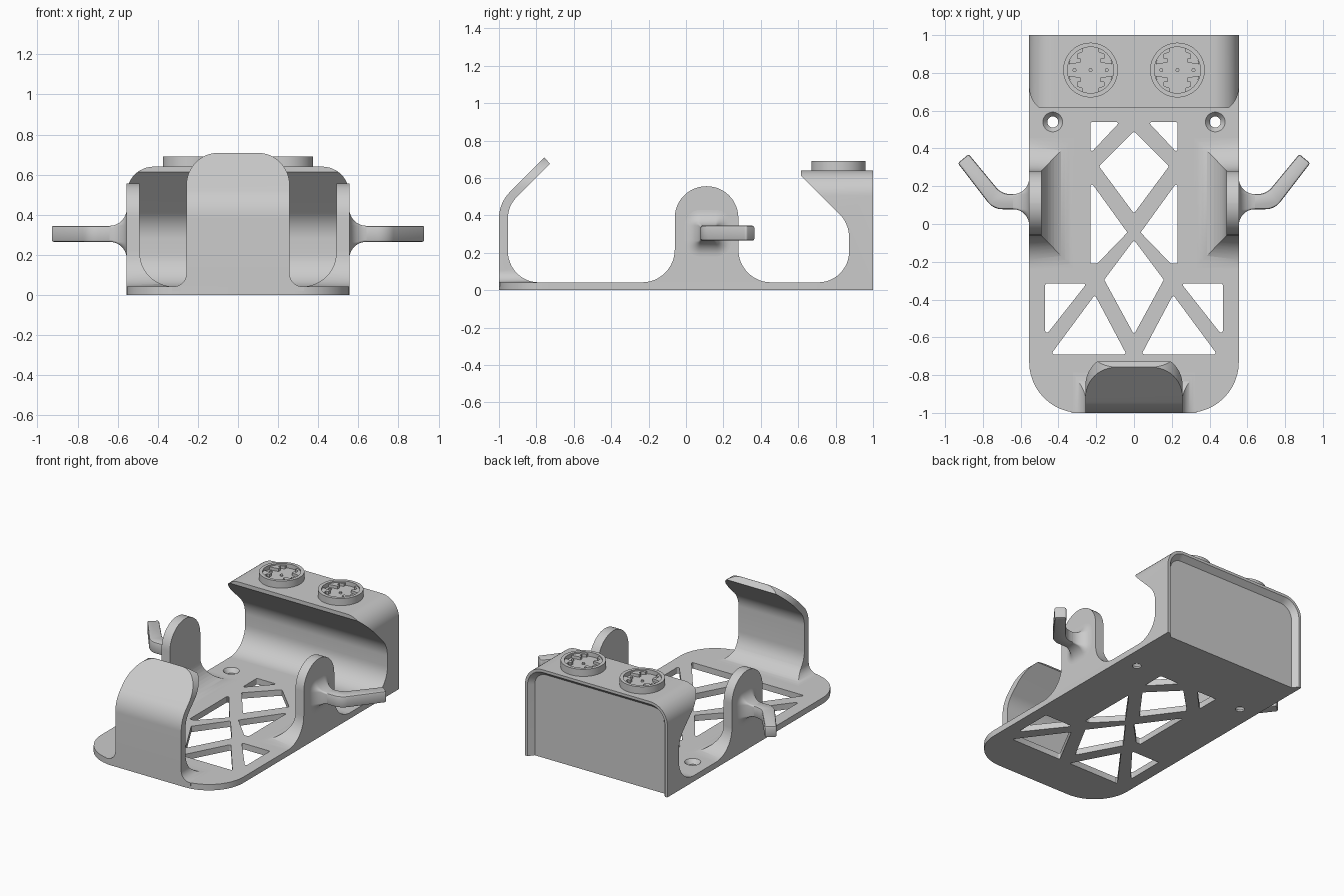
import bpy, bmesh
from math import sin, cos, tan, pi, radians
from mathutils import Vector

cube = bpy.data.objects.get("Cube")
if cube:
    bpy.data.objects.remove(cube, do_unlink=True)

grey = bpy.data.materials.new("plain grey")
grey.use_nodes = True
grey.diffuse_color = (0.6, 0.6, 0.6, 1)
grey.node_tree.nodes["Principled BSDF"].inputs["Base Color"].default_value = (0.6, 0.6, 0.6, 1)


def outline(points, steps=12):
    """2D outline; a third value on a point rounds that corner."""
    result = []
    for i, p in enumerate(points):
        c = Vector(p[:2])
        if len(p) < 3:
            result.append(c)
            continue
        a = (Vector(points[i - 1][:2]) - c).normalized()
        b = (Vector(points[(i + 1) % len(points)][:2]) - c).normalized()
        half = a.angle(b) / 2
        centre = c + (a + b).normalized() * p[2] / sin(half)
        start = (c + a * p[2] / tan(half) - centre).normalized()
        end = (c + b * p[2] / tan(half) - centre).normalized()
        result += [centre + start.slerp(end, k / steps) * p[2] for k in range(steps + 1)]
    return result


def circle(x, y, r, sides=48):
    return [Vector((x + r * cos(2 * pi * k / sides), y + r * sin(2 * pi * k / sides)))
            for k in range(sides)]


def place(points, axis, d):
    order = {"x": lambda p: (d, p[0], p[1]),
             "y": lambda p: (p[0], d, p[1]),
             "z": lambda p: (p[0], p[1], d)}[axis]
    return [order(p) for p in points]


def loft(name, rings):
    bm = bmesh.new()
    loops = [[bm.verts.new(p) for p in ring] for ring in rings]
    n = len(loops[0])
    for low, high in zip(loops, loops[1:]):
        for k in range(n):
            bm.faces.new((low[k], low[(k + 1) % n], high[(k + 1) % n], high[k]))
    bm.faces.new(loops[0])
    bm.faces.new(loops[-1])
    bmesh.ops.recalc_face_normals(bm, faces=bm.faces)
    mesh = bpy.data.meshes.new(name)
    bm.to_mesh(mesh)
    bm.free()
    mesh.materials.append(grey)
    obj = bpy.data.objects.new(name, mesh)
    bpy.context.collection.objects.link(obj)
    return obj


def prism(name, points, axis, low, high):
    return loft(name, [place(points, axis, low), place(points, axis, high)])


def apply(obj, mod):
    bpy.context.view_layer.objects.active = obj
    bpy.ops.object.modifier_apply(modifier=mod.name)


def combine(obj, other, operation, keep=False):
    mod = obj.modifiers.new("cut", "BOOLEAN")
    mod.operation, mod.solver, mod.object = operation, "EXACT", other
    apply(obj, mod)
    if not keep:
        bpy.data.objects.remove(other, do_unlink=True)


def mirrored(points, s):
    return [(p[0] * s, *p[1:]) for p in points]


W, T = 0.555, 0.042   # half width and thickness of the plate
parts = []

# Base plate with truss openings
base = prism("base_plate", outline([(-W, 1), (-W, -1, 0.27), (W, -1, 0.27), (W, 1)]), "z", 0, T)
r = 0.008
side_holes = [
    [(-0.23, 0.54, r), (-0.075, 0.54, r), (-0.23, 0.375, r)],
    [(-0.23, 0.225, r), (-0.035, -0.045, r), (-0.195, -0.21, r), (-0.23, -0.21, r)],
    [(-0.47, -0.315, r), (-0.25, -0.315, r), (-0.455, -0.575, r), (-0.47, -0.575, r)],
    [(-0.207, -0.375, r), (-0.04, -0.69, r), (-0.44, -0.69, r)],
]
middle_holes = [
    [(0, 0.49, r), (0.185, 0.305, r), (0, 0.055, r), (-0.185, 0.305, r)],
    [(0, -0.085, r), (0.158, -0.295, r), (0, -0.585, r), (-0.158, -0.295, r)],
]
for hole in middle_holes + [mirrored(h, s) for h in side_holes for s in (1, -1)]:
    combine(base, prism("opening", outline(hole, 4), "z", -0.1, 0.1), "DIFFERENCE")

# Countersunk screw holes
for s in (1, -1):
    sink = [(0.029, -0.05), (0.029, 0.012), (0.052, T), (0.052, 0.1)]
    combine(base, loft("screw", [place(circle(s * 0.43, 0.54, q), "z", z) for q, z in sink]),
            "DIFFERENCE")
parts.append(base)

# Rear hook: side profile trimmed by a round-cornered front outline
rear = prism("rear_hook", outline([
    (1, 0.02), (1, 0.7), (0.615, 0.7), (0.615, 0.613), (0.872, 0.356, 0.18),
    (0.872, T, 0.165), (0.69, T), (0.69, 0.02)]), "x", -0.7, 0.7)
combine(rear, prism("trim", outline([(-W, 0), (-W, 0.64, 0.135), (W, 0.64, 0.135), (W, 0)]),
                    "y", 0.4, 1.2), "INTERSECT")
parts.append(rear)

# Shallow tapered recess in the back
recess = loft("recess", [
    place(outline([(-w, -0.1), (-w, h, q), (w, h, q), (w, -0.1)]), "y", y)
    for w, h, q, y in ((0.54, 0.625, 0.12, 1.005), (0.505, 0.59, 0.09, 0.963))])
combine(base, recess, "DIFFERENCE", keep=True)
combine(rear, recess, "DIFFERENCE")

# Front hook, flared where it meets the plate
front = prism("front_hook", outline([
    (-1, 0.02), (-1, 0.466, 0.2), (-0.758, 0.71), (-0.727, 0.676), (-0.952, 0.451, 0.16),
    (-0.952, T, 0.165), (-0.77, T), (-0.77, 0.02)]), "x", -0.6, 0.6)
w = 0.257
combine(front, prism("trim", outline([
    (-0.33, 0.01), (-0.33, T), (-w, T, 0.065), (-w, 0.709, 0.16),
    (w, 0.709, 0.16), (w, T, 0.065), (0.33, T), (0.33, 0.01)]), "y", -1.2, -0.5), "INTERSECT")
parts.append(front)

for s, side in ((1, "left"), (-1, "right")):
    # Side wing with fillets inwards, forwards and backwards
    wing = prism(side + "_wing", outline(mirrored([
        (W, 0.02), (W, 0.7), (0.49, 0.7), (0.49, T, 0.17), (0.31, T), (0.31, 0.02)], s)),
        "y", -0.5, 0.7)
    combine(wing, prism("trim", outline([
        (-0.26, 0.01), (-0.26, T), (-0.06, T, 0.175), (-0.06, 0.556, 0.169),
        (0.28, 0.556, 0.169), (0.28, T, 0.175), (0.48, T), (0.48, 0.01)]), "x", -0.8, 0.8),
        "INTERSECT")
    parts.append(wing)

    # Flared neck between wing and cleat
    rings, size = [], 0.085
    for k in range(-1, 13):
        angle = max(k, 0) / 12 * pi / 2
        off = size * (1 - sin(angle))
        h = 0.04 + off
        q = max(off, 0.01)
        x = 0.53 if k < 0 else W + size * (1 - cos(angle))
        rings.append(place(outline([
            (0.118 - h, 0.305 - h, q), (0.118 + h, 0.305 - h, q),
            (0.118 + h, 0.305 + h, q), (0.118 - h, 0.305 + h, q)], 6), "x", s * x))
    parts.append(loft(side + "_cleat_neck", rings))

    # Angled cleat arm
    arm = prism(side + "_cleat_arm", outline(mirrored([
        (0.53, 0.158), (0.70, 0.158, 0.1), (0.875, 0.37, 0.012), (0.933, 0.322, 0.012),
        (0.745, 0.078, 0.1), (0.53, 0.078)], s), 8), "z", 0.265, 0.345)
    bevel = arm.modifiers.new("soft edges", "BEVEL")
    bevel.width, bevel.segments, bevel.angle_limit = 0.01, 2, radians(40)
    apply(arm, bevel)
    parts.append(arm)

    # Round socket with locking lugs
    cx, cy = s * 0.23, 0.815
    socket = prism(side + "_socket", circle(cx, cy, 0.145), "z", 0.62, 0.69)
    combine(socket, prism("bore", circle(cx, cy, 0.122), "z", 0.66, 0.8), "DIFFERENCE")
    parts.append(socket)
    for i in (1, -1):
        for j in (1, -1):
            lug = [(0.052, 0.04), (0.115, 0.03), (0.105, 0.068), (0.085, 0.092),
                   (0.042, 0.117), (0.042, 0.095), (0.07, 0.085), (0.07, 0.062), (0.052, 0.062)]
            parts.append(prism(side + "_socket_lug", [(cx + i * u, cy + j * v) for u, v in lug],
                               "z", 0.65, 0.68))
    for u in (-0.085, 0, 0.085):
        parts.append(prism(side + "_socket_pin", circle(cx + u, cy, 0.01, 16), "z", 0.65, 0.67))

# Smooth curves, crisp edges
bpy.ops.object.select_all(action="DESELECT")
for obj in parts:
    obj.select_set(True)
bpy.context.view_layer.objects.active = base
bpy.ops.object.shade_smooth_by_angle(angle=radians(30))
